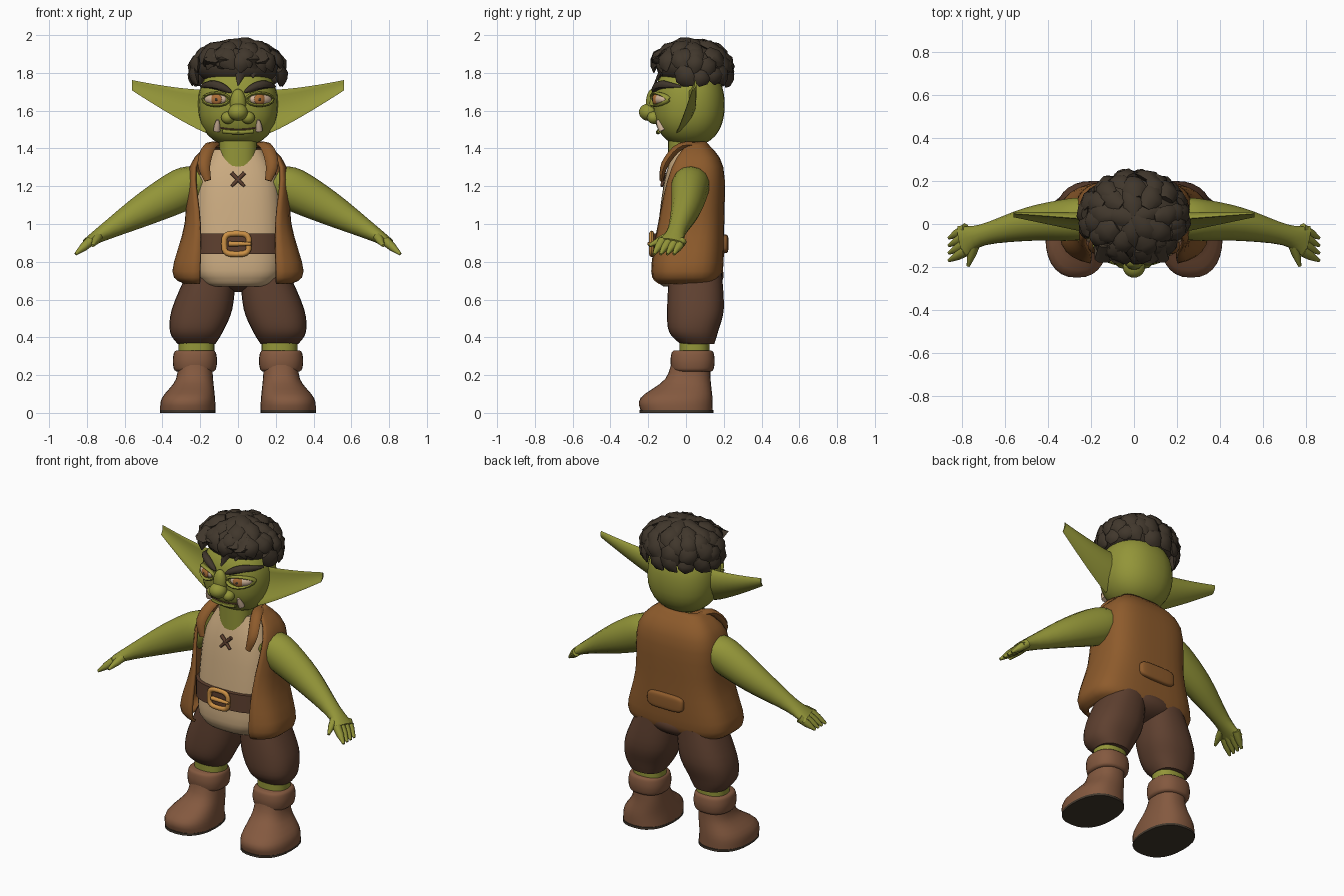
import bpy, bmesh, random
from math import sin, cos, pi, radians, acos
from mathutils import Vector, Matrix

cube = bpy.data.objects.get("Cube")
if cube:
    bpy.data.objects.remove(cube, do_unlink=True)
random.seed(4)


def material(name, *rgb):
    mat = bpy.data.materials.new(name)
    mat.use_nodes = True
    mat.diffuse_color = (*rgb, 1)
    shader = mat.node_tree.nodes["Principled BSDF"]
    shader.inputs["Base Color"].default_value = (*rgb, 1)
    shader.inputs["Roughness"].default_value = 0.9
    return mat


SKIN = material("green skin", .29, .3, .04)
SHIRT = material("cream cloth", .6, .41, .22)
VEST = material("tan leather", .27, .105, .025)
TROUSERS = material("dark brown cloth", .112, .051, .029)
BOOT = material("boot leather", .23, .1, .05)
HAIR = material("dark hair", .052, .038, .025)
GOLD = material("gold", .6, .28, .06)
IVORY = material("ivory", .62, .45, .32)
IRIS = material("amber iris", .42, .16, .04)


def finish(name, bm, mat):
    bmesh.ops.recalc_face_normals(bm, faces=bm.faces[:])
    mesh = bpy.data.meshes.new(name)
    bm.to_mesh(mesh)
    bm.free()
    mesh.materials.append(mat)
    mesh.shade_smooth()
    mesh.set_sharp_from_angle(angle=radians(45))
    obj = bpy.data.objects.new(name, mesh)
    bpy.context.scene.collection.objects.link(obj)
    return obj


def skin(name, mat, *pieces, wrap=True, loop=False):
    """Bridge each list of rings and collect the pieces in one object."""
    bm = bmesh.new()
    for rings in pieces:
        rows = [[bm.verts.new(point) for point in ring] for ring in rings]
        count = len(rows[0])
        following = rows[1:] + (rows[:1] if loop else [])
        for low, high in zip(rows, following):
            for i in range(count if wrap else count - 1):
                j = (i + 1) % count
                bm.faces.new((low[i], low[j], high[j], high[i]))
        if wrap and not loop:
            bm.faces.new(rows[0])
            bm.faces.new(rows[-1])
    return finish(name, bm, mat)


def smooth(keys, steps=4):
    """Pass a smooth curve through a few key rows of numbers."""
    keys = [Vector(key) for key in keys]
    padded = [keys[0]] + keys + [keys[-1]]
    rows = []
    for before, start, end, after in zip(padded, padded[1:], padded[2:], padded[3:]):
        enter, leave = (end - before) / 2, (after - start) / 2
        for step in range(steps):
            t = step / steps
            ease = t * t * (3 - 2 * t)
            rows.append(start.lerp(end, ease) + enter * t * (1 - t) ** 2 - leave * t * t * (1 - t))
    return rows + [keys[-1]]


def power(value, square):
    return (1 if value >= 0 else -1) * abs(value) ** (2 / square)


def levels(keys, side=1, square=2.4, gap=None):
    """Horizontal rings from keys of height, x, half width, y, half depth, and half opening if gapped."""
    rings = []
    for z, x, width, y, depth, *opening in smooth(keys):
        first = -acos(min(1, opening[0] / width) ** (square / 2)) if gap else 0
        sweep = pi - 2 * first if gap else 2 * pi
        angles = [first + sweep * i / (27 if gap else 28) for i in range(28)]
        rings.append([Vector((side * (x + width * power(cos(a), square)),
                              y + depth * power(sin(a), square), z)) for a in angles])
    return rings


def tube(points, side=1, ref=(0, 1, 0), count=8, loop=False):
    """Rings across a path of x, y, z, radius and radius along ref."""
    path = [Vector((side * p[0], p[1], p[2])) for p in points]
    last, rings = len(path) - 1, []
    for i, centre in enumerate(path):
        before = path[i - 1] if loop else path[max(i - 1, 0)]
        after = path[(i + 1) % len(path)] if loop else path[min(i + 1, last)]
        along = (after - before).normalized()
        across = along.cross(Vector(ref)).normalized()
        up = across.cross(along)
        angles = [2 * pi * j / count for j in range(count)]
        rings.append([centre + across * points[i][3] * cos(a) + up * points[i][4] * sin(a) for a in angles])
    return rings


def taper(start, end, radius, side=1, ref=(0, 1, 0), tip=.3):
    """A straight tube that narrows towards its end."""
    start, end = Vector(start), Vector(end)
    rows = []
    for t in (0, .5, 1):
        r = radius * (1 - (1 - tip) * t * t)
        rows.append((*start.lerp(end, t), r, r))
    return tube(rows, side, ref)


def ball(name, mat, loc, size, turn=0, square=2):
    bm = bmesh.new()
    bmesh.ops.create_uvsphere(bm, u_segments=28, v_segments=16, radius=1)
    for vert in bm.verts:
        vert.co = [power(value, square) for value in vert.co]
    bm.transform(Matrix.Translation(loc) @ Matrix.Rotation(turn, 4, "Z") @ Matrix.Diagonal((*size, 1)))
    return finish(name, bm, mat)


# Head, neck and nose
HEAD, HEAD_SIZE, HEAD_SQUARE = Vector((0, .015, 1.63)), Vector((.212, .19, .22)), 2.3
ball("head", SKIN, HEAD, HEAD_SIZE, square=HEAD_SQUARE)
skin("neck", SKIN, levels([(z, 0, .1, -.01, .085) for z in (1.3, 1.46)]))
ball("nose_bridge", SKIN, (0, -.178, 1.64), (.042, .034, .075))
ball("nose_tip", SKIN, (0, -.197, 1.592), (.052, .052, .046))


def face(x, z, out=0.0):
    """Point on the front of the head, raised by out."""
    left = 1 - abs(x / HEAD_SIZE.x) ** HEAD_SQUARE - abs((z - HEAD.z) / HEAD_SIZE.z) ** HEAD_SQUARE
    return Vector((x, HEAD.y - HEAD_SIZE.y * max(left, 0) ** (1 / HEAD_SQUARE) - out, z))


# Mouth
mouth = [face(i * .02, 1.5 + i * i * .0004) for i in range(-5, 6)]
skin("mouth", TROUSERS, tube([(*p, .004, .004) for p in mouth]))
skin("lower_lip", SKIN, tube([(x, y, z - .014, .012, .012) for x, y, z in mouth[1:-1]]))

# Shirt, belt and buckle
skin("shirt", SHIRT, levels([(.67, 0, .16, 0, .12), (.7, 0, .2, 0, .15), (.8, 0, .235, 0, .165),
                             (1.2, 0, .22, .025, .145), (1.395, 0, .13, .02, .085)], square=2.7))
skin("belt", TROUSERS, levels([(z, 0, .245, 0, .175) for z in (.84, .95)], square=2.7))
frame = []
for i in range(20):
    angle = pi * i / 10
    frame.append((.066 * power(cos(angle), 3.5) - .008, -.182, .895 + .055 * power(sin(angle), 3.5), .015, .013))
skin("buckle", GOLD, tube(frame, loop=True), loop=True)
skin("buckle_prong", GOLD, taper((-.05, -.19, .895), (.07, -.195, .895), .014, tip=.6))
skin("chest_stitch", TROUSERS, *[taper((-.034 * d, -.117, 1.27), (.034 * d, -.127, 1.2), .011, tip=.7)
                                 for d in (1, -1)])

# Open vest with a strap on the back
vest = skin("vest", VEST, levels([(.69, 0, .28, 0, .16, .2), (.75, 0, .34, 0, .188, .2), (1, 0, .275, .015, .18, .2),
                                  (1.3, 0, .25, .035, .155, .225), (1.43, 0, .13, .04, .06, .13)],
                                 square=3.2, gap=True), wrap=False)
thick = vest.modifiers.new("thickness", "SOLIDIFY")
thick.thickness, thick.offset = .016, 0
ball("back_strap", VEST, (0, .2, .895), (.125, .025, .05), square=4)

# Hips
ball("hips", TROUSERS, (0, .05, .73), (.25, .15, .09))

for side, label in ((1, "left_"), (-1, "right_")):
    # Eye with lids and brow
    ball(label + "nostril", SKIN, (side * .053, -.17, 1.563), (.036, .036, .033))
    for part, mat, size, out in (("eye", IVORY, Vector((.066, .038, .034)), -.02),
                                 ("iris", IRIS, Vector((.032, .014, .028)), .01),
                                 ("pupil", HAIR, Vector((.009, .005, .009)), .022)):
        ball(label + part, mat, face(side * .115, 1.66, out), size, side * .4)
    for part, lift in (("upper_lid", .033), ("lower_lid", -.033)):
        arc = [pi * i / 8 for i in range(9)]
        lid = [face(.115 + .07 * cos(a), 1.66 + lift * sin(a), .014 * sin(a)) for a in arc]
        skin(label + part, SKIN, tube([(*p, .008, .014) for p in lid], side))
    brow = []
    for i in range(8):
        t = i / 7
        r = .006 + .017 * sin(pi * t) ** .6
        brow.append((*face(.035 + .16 * t, 1.698 + .04 * sin(2.3 * t), .006), r, r))
    skin(label + "eyebrow", HAIR, tube(brow, side))
    skin(label + "tusk", IVORY, taper((.112, -.125, 1.495), (.108, -.152, 1.55), .019, side, tip=.4))

    # Ear, scooped on the front and narrowing to a blunt tip
    ear = []
    for i in range(10):
        u = i / 9
        narrow = 1 - .76 * u
        ring = []
        for j in range(16):
            a = pi * j / 8
            rise = .115 * narrow * cos(a)
            scoop = (.04 * sin(a) ** 2 + .023 * sin(a)) * narrow
            ring.append(Vector((side * (.17 + .39 * u), .055 * u - .015 + scoop + .3 * rise,
                                1.597 + .137 * u ** 1.2 + rise)))
        ear.append(ring)
    skin(label + "ear", SKIN, ear)

    # Arm, hand and fingers
    arm = smooth([(.2, .03, 1.23, .085, .095), (.29, .02, 1.185, .112, .1), (.48, 0, 1.085, .09, .08),
                  (.7, -.05, .96, .045, .05), (.8, -.08, .9, .025, .075)])
    skin(label + "arm", SKIN, tube(arm, side, count=14))
    fingers = [taper((.78, y, .91), (.86, y - .045, .84), .026, side) for y in (-.02, -.055, -.09, -.125)]
    thumb = taper((.735, -.08, .94), (.77, -.195, .885), .026, side, ref=(0, 0, 1))
    skin(label + "fingers", SKIN, *fingers, thumb)

    # Lapel
    lapel = smooth([(.1, .09, 1.415, .015, .03), (.15, -.03, 1.41, .02, .034),
                    (.18, -.11, 1.32, .02, .034), (.16, -.13, 1.23, .01, .018)])
    skin(label + "lapel", VEST, tube(lapel, side, ref=(1, 0, 0)))

    # Leg and boot
    skin(label + "trouser_leg", TROUSERS, levels([(.365, .22, .1, .06, .09), (.43, .22, .14, .04, .13),
                                                  (.55, .19, .16, .05, .15), (.74, .14, .13, .05, .14)], side))
    skin(label + "shin", SKIN, levels([(z, .22, .095, .045, .08) for z in (.3, .42)], side))
    skin(label + "boot", BOOT, levels([(.01, .265, .147, -.05, .19), (.08, .262, .14, -.05, .19),
                                       (.18, .23, .098, .01, .12), (.3, .23, .09, .03, .1)], side))
    cuff = []
    for t in (0, .12, .5, .88, 1):
        bulge = .017 * sin(pi * t) ** .4
        cuff.append((.22 + .11 * t, .228, .1 + bulge, .035, .1 + bulge))
    skin(label + "boot_cuff", BOOT, levels(cuff, side))
    skin(label + "sole", HAIR, levels([(z, .265, .147, -.05, .196) for z in (0, .014)], side))

# Hair cap with rows of pointed locks
CROWN, CAP = Vector((0, .03, 1.838)), Vector((.222, .187, .122))
ball("hair_cap", HAIR, CROWN, CAP)


def scalp(polar, turn, out):
    """Point over the cap, which hangs straight down below its widest line."""
    reach = sin(min(polar, pi / 2))
    return CROWN + out * CAP * Vector((reach * cos(turn), reach * sin(turn), cos(polar)))


def lock(path, ref, width):
    """A flat leaf-shaped tuft along a path."""
    rows = []
    for i, point in enumerate(path):
        r = width * sin(pi * (i + .7) / (len(path) - .2))
        rows.append((*point, r, r / 2))
    return tube(rows, ref=ref, count=6)


locks = []
for polar, count in ((.35, 5), (.8, 9), (1.2, 12), (1.6, 15), (2.1, 15)):
    for i in range(count):
        turn = 2 * pi * (i + random.uniform(.1, .7)) / count
        front = sin(turn) < -.3
        if polar > 2 and front:
            continue
        start, twist = polar + random.uniform(-.1, .1), random.uniform(-.2, .6)
        start -= .2 if front and polar > 1.5 else 0
        out = random.uniform(1, 1.05) + .025 * polar
        path = [scalp(start + step, turn + twist * step, out) for step in (-.4, -.13, .13, .4)]
        ref = Vector((cos(turn) * sin(polar), sin(turn) * sin(polar), cos(polar) + .2))
        locks.append(lock(path, ref, random.uniform(.045, .06)))

# Fringe swept over the forehead
for root, tip, z in ((-.14, -.17, 1.775), (-.07, -.1, 1.8), (.03, 0, 1.735), (.07, .08, 1.775), (.12, .17, 1.775)):
    middle = (root + tip) / 2
    path = [Vector((root, -.1, 1.92)), Vector((root, -.165, 1.87)), face(middle, 1.81, .02), face(tip, z, .012)]
    locks.append(lock(path, (0, 1, 0), .044))
skin("hair_locks", HAIR, *locks)
